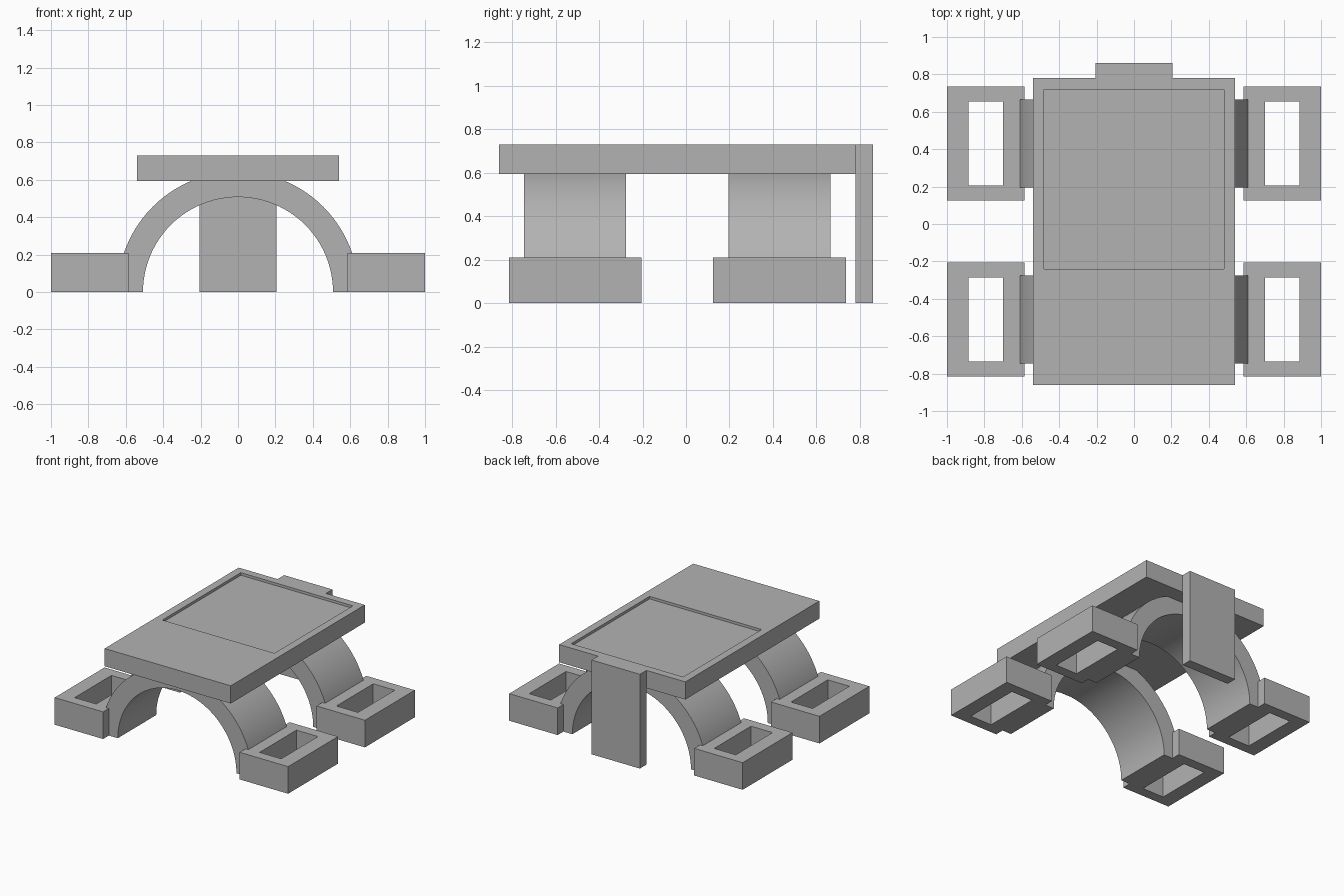
import bpy
import bmesh
import math

cube = bpy.data.objects.get("Cube")
if cube:
    bpy.data.objects.remove(cube, do_unlink=True)

grey = bpy.data.materials.new("plain_grey")
grey.use_nodes = True
GREY = (0.45, 0.45, 0.45, 1)
grey.diffuse_color = GREY
grey.node_tree.nodes["Principled BSDF"].inputs["Base Color"].default_value = GREY


def finish(bm, name, smooth=False):
    bmesh.ops.recalc_face_normals(bm, faces=bm.faces)
    mesh = bpy.data.meshes.new(name)
    bm.to_mesh(mesh)
    bm.free()
    mesh.materials.append(grey)
    obj = bpy.data.objects.new(name, mesh)
    bpy.context.collection.objects.link(obj)
    if smooth:
        bpy.ops.object.select_all(action='DESELECT')
        obj.select_set(True)
        bpy.context.view_layer.objects.active = obj
        bpy.ops.object.shade_smooth_by_angle(angle=math.radians(30))
    return obj


def rect(bm, x0, x1, y0, y1, z):
    return [bm.verts.new((x, y, z)) for x, y in ((x0, y0), (x1, y0), (x1, y1), (x0, y1))]


def bridge(bm, a, b):
    """Join two vertex loops with a band of quads."""
    for i in range(len(a)):
        j = (i + 1) % len(a)
        bm.faces.new((a[i], a[j], b[j], b[i]))


def block(name, outer, z0, z1, pocket=None, floor=None):
    """Box with an optional pocket; the pocket goes right through if it has no floor."""
    bm = bmesh.new()
    bottom, top = rect(bm, *outer, z0), rect(bm, *outer, z1)
    bridge(bm, bottom, top)
    if pocket:
        rim = rect(bm, *pocket, z1)
        low = rect(bm, *pocket, z0 if floor is None else floor)
        bridge(bm, top, rim)
        bridge(bm, rim, low)
        if floor is None:
            bridge(bm, low, bottom)
        else:
            bm.faces.new(low)
            bm.faces.new(bottom)
    else:
        bm.faces.new(top)
        bm.faces.new(bottom)
    return finish(bm, name)


def arch(name, y0, y1, inner, outer, steps=48):
    """Half ring standing on the ground, running along y."""
    bm = bmesh.new()
    sections = []
    for i in range(steps + 1):
        a = math.pi * i / steps
        sections.append([bm.verts.new((r * math.cos(a), y, r * math.sin(a)))
                         for r, y in ((inner, y0), (outer, y0), (outer, y1), (inner, y1))])
    for a, b in zip(sections, sections[1:]):
        bridge(bm, a, b)
    bm.faces.new(sections[0])
    bm.faces.new(sections[-1])
    return finish(bm, name, smooth=True)


# Deck with a shallow tray
block("deck", (-0.54, 0.54, -0.86, 0.78), 0.593, 0.73,
      pocket=(-0.48, 0.48, -0.24, 0.72), floor=0.71)

# Upright plate at the back
block("back_plate", (-0.207, 0.207, 0.78, 0.86), 0, 0.73)

# Two arches, each with a pair of slotted feet
for end, yc in (("front", -0.51), ("back", 0.43)):
    arch(end + "_arch", yc - 0.235, yc + 0.235, 0.508, 0.645)
    for side, s in (("left", 1), ("right", -1)):
        x0, x1 = sorted((s * 0.585, s))
        h0, h1 = sorted((s * 0.7, s * 0.885))
        block(f"{end}_{side}_foot", (x0, x1, yc - 0.305, yc + 0.305), 0, 0.21,
              pocket=(h0, h1, yc - 0.225, yc + 0.225))
